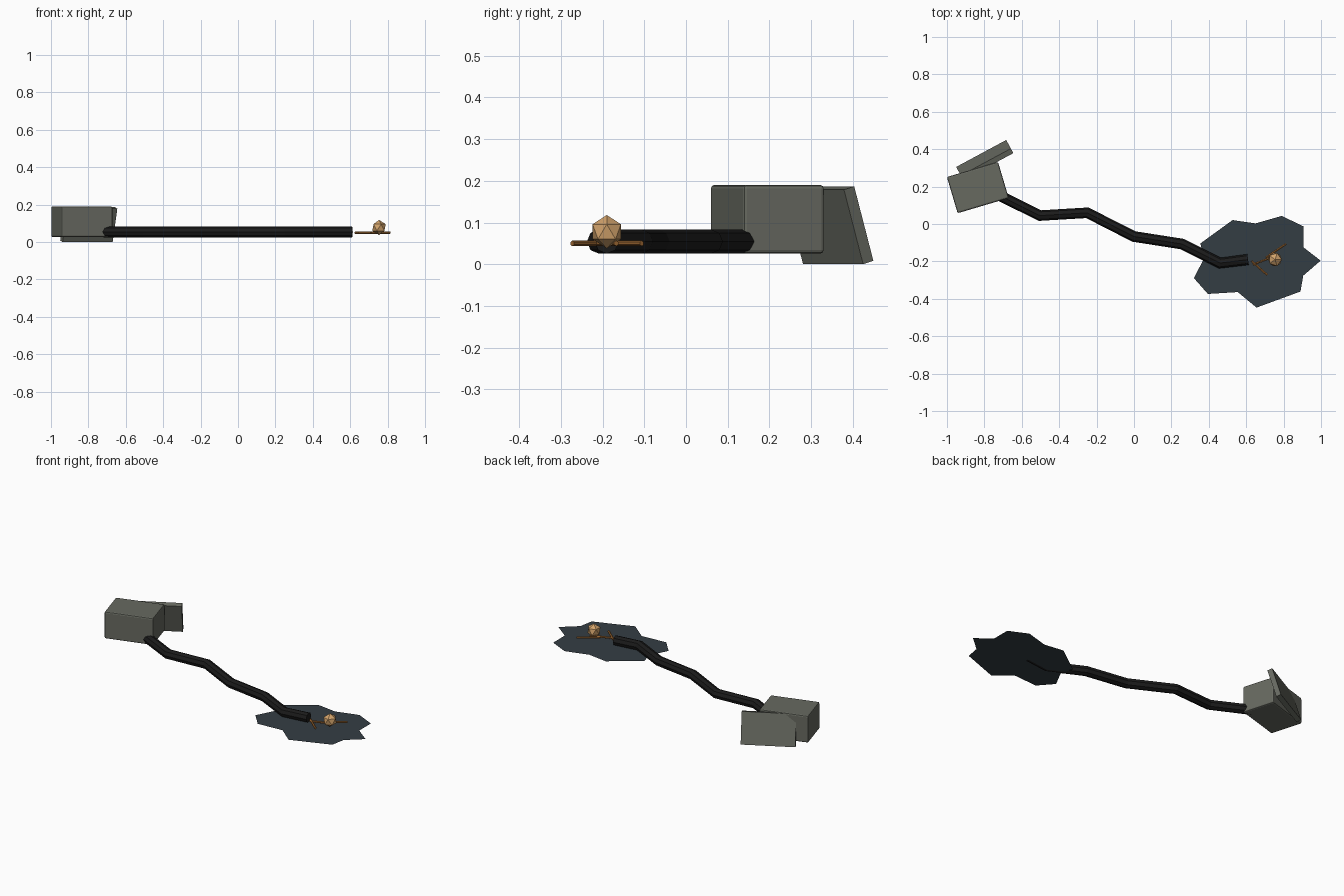
import bpy, bmesh, math
from mathutils import Matrix, Vector

if "Cube" in bpy.data.objects:
    bpy.data.objects.remove(bpy.data.objects["Cube"])


def material(name, rgb):
    m = bpy.data.materials.new(name)
    m.diffuse_color = (*rgb, 1)
    m.use_nodes = True
    m.node_tree.nodes["Principled BSDF"].inputs["Base Color"].default_value = m.diffuse_color
    return m


GREY = material("casing grey", (0.135, 0.142, 0.118))
BLACK = material("cable black", (0.011, 0.011, 0.011))
SLATE = material("puddle slate", (0.034, 0.047, 0.057))
COPPER = material("copper", (0.32, 0.13, 0.03))
AMBER = material("spark amber", (0.65, 0.37, 0.15))


def add_object(name, bm, mat):
    mesh = bpy.data.meshes.new(name)
    bm.to_mesh(mesh)
    bm.free()
    mesh.materials.append(mat)
    ob = bpy.data.objects.new(name, mesh)
    bpy.context.collection.objects.link(ob)
    return ob


def box(name, size, loc, turn, tilt, mat, bevel=0):
    bm = bmesh.new()
    bmesh.ops.create_cube(bm, size=1, matrix=Matrix.Diagonal((*size, 1)))
    if bevel:
        bmesh.ops.bevel(bm, geom=bm.edges[:], offset=bevel, segments=2,
                        profile=0.5, affect='EDGES')
    bm.transform(Matrix.Translation(loc)
                 @ Matrix.Rotation(math.radians(turn), 4, 'Z')
                 @ Matrix.Rotation(math.radians(tilt), 4, 'X'))
    return add_object(name, bm, mat)


# Junction box and the cover leaning against its back
box("junction_box", (0.285, 0.202, 0.164), (-0.835, 0.195, 0.108), 16.5, 0, GREY, 0.008)
box("leaning_cover", (0.304, 0.029, 0.186), (-0.798, 0.342, 0.0935), 28.3, 16.3, GREY)

# Kinked eight-sided cable
path = [(-0.72, 0.153), (-0.503, 0.045), (-0.25, 0.06), (0, -0.067),
        (0.257, -0.107), (0.46, -0.209), (0.61, -0.190)]
curve = bpy.data.curves.new("cable", 'CURVE')
curve.dimensions = '3D'
curve.bevel_depth = 0.029
curve.bevel_resolution = 2
curve.use_fill_caps = True
spline = curve.splines.new('POLY')
spline.points.add(len(path) - 1)
spline.use_smooth = False
for p, (x, y) in zip(spline.points, path):
    p.co = (x, y, 0.0545, 1)
curve.materials.append(BLACK)
cable = bpy.data.objects.new("cable", curve)
bpy.context.collection.objects.link(cable)
bpy.context.view_layer.objects.active = cable
cable.select_set(True)
bpy.ops.object.convert(target='MESH')

# Frayed copper strands at the cut end
strands = [((0.627, -0.197), (0.713, -0.273)),
           ((0.635, -0.217), (0.765, -0.167)),
           ((0.705, -0.180), (0.813, -0.106))]
for i, (a, b) in enumerate(strands):
    a, b = Vector((*a, 0.05)), Vector((*b, 0.05))
    bm = bmesh.new()
    bmesh.ops.create_cone(bm, cap_ends=True, segments=6, radius1=0.0065,
                          radius2=0.0065, depth=(b - a).length)
    bm.transform(Matrix.Translation((a + b) / 2)
                 @ (b - a).to_track_quat('Z', 'Y').to_matrix().to_4x4())
    add_object(f"copper_strand_{i + 1}", bm, COPPER)

# Faceted spark
bm = bmesh.new()
bmesh.ops.create_icosphere(bm, subdivisions=1, radius=0.04,
                           matrix=Matrix.Translation((0.754, -0.19, 0.078)))
add_object("spark", bm, AMBER)

# Flat jagged puddle just under the cable
outline = [(0.998, -0.196), (0.905, -0.124), (0.905, -0.012), (0.79, 0.043),
           (0.65, 0.003), (0.527, 0.021), (0.355, -0.104), (0.375, -0.184),
           (0.32, -0.289), (0.395, -0.374), (0.555, -0.364), (0.655, -0.447),
           (0.755, -0.369), (0.89, -0.361), (0.905, -0.276)]
bm = bmesh.new()
bm.faces.new([bm.verts.new((x, y, 0.029)) for x, y in outline])
bmesh.ops.triangulate(bm, faces=bm.faces[:])
add_object("puddle", bm, SLATE)
